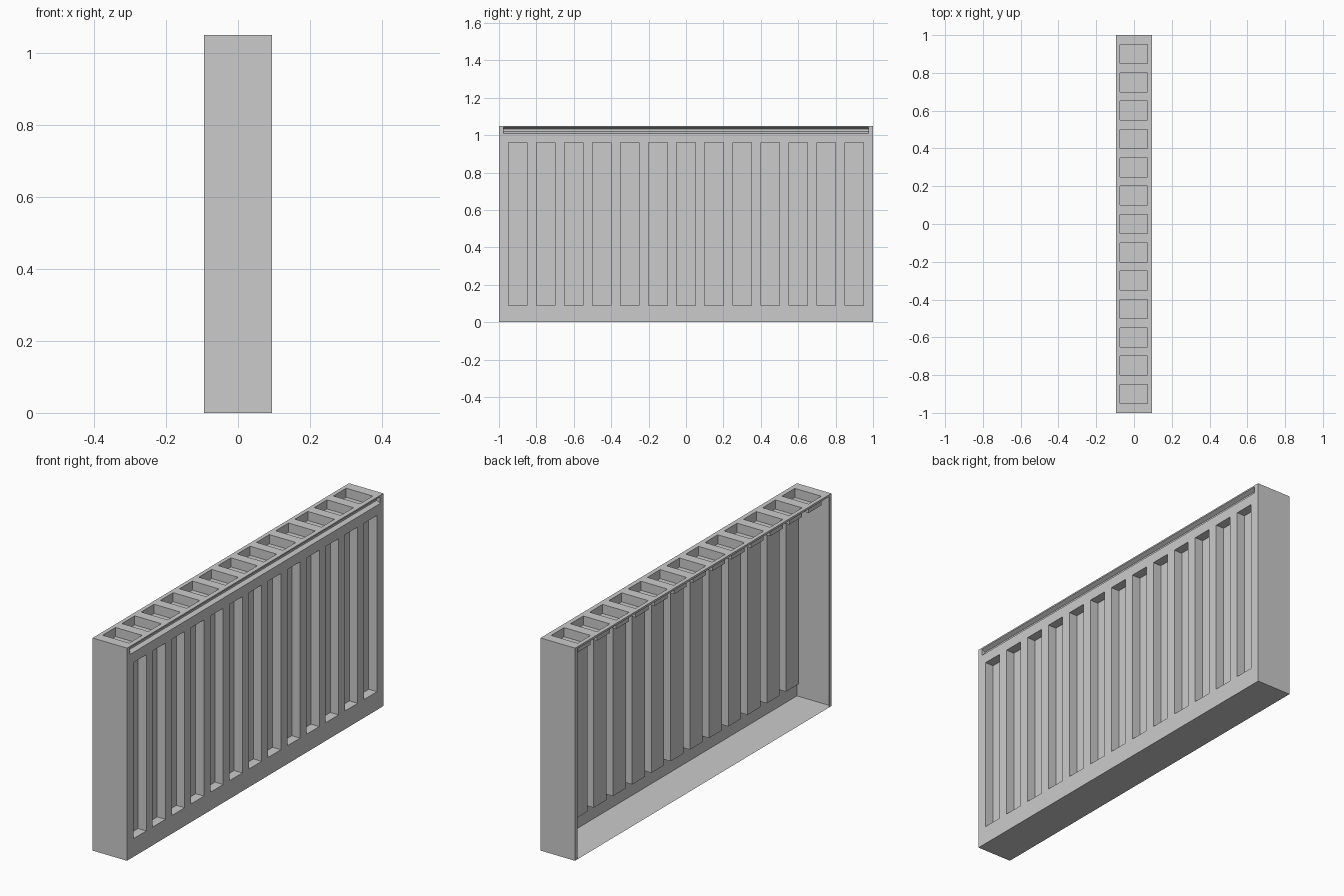
import bpy, bmesh
from mathutils import Vector

if "Cube" in bpy.data.objects:
    bpy.data.objects.remove(bpy.data.objects["Cube"])

X, Y, H = 0.094, 1.0, 1.05      # half depth, half length, height
DEPTH = 0.045                   # depth of pressed channels and vents
CENTRES = [-0.9 + 0.15 * i for i in range(13)]
SLOTS = [(c - 0.05, c + 0.05) for c in CENTRES]


def quad(bm, *pts):
    bm.faces.new([bm.verts.new(p) for p in pts])


def finish(bm, name):
    bmesh.ops.remove_doubles(bm, verts=bm.verts, dist=1e-5)
    bmesh.ops.recalc_face_normals(bm, faces=bm.faces)
    mesh = bpy.data.meshes.new(name)
    bm.to_mesh(mesh)
    bm.free()
    obj = bpy.data.objects.new(name, mesh)
    bpy.context.collection.objects.link(obj)
    return obj


def pressed_plate(bm, place, lo, a, b, hi):
    """Sheet from lo to hi with a row of pockets a..b; place(y, t, depth) maps to 3D."""
    ys = [-Y] + [v for s in SLOTS for v in s] + [Y]
    for i, (y0, y1) in enumerate(zip(ys, ys[1:])):
        for t0, t1 in ((lo, a), (a, b), (b, hi)):
            ring = [(y0, t0), (y1, t0), (y1, t1), (y0, t1)]
            if i % 2 == 1 and t0 == a:
                # pocket walls and floor
                for p, q in zip(ring, ring[1:] + ring[:1]):
                    quad(bm, place(*p, 0), place(*q, 0), place(*q, DEPTH), place(*p, DEPTH))
                quad(bm, *[place(*p, DEPTH) for p in ring])
            else:
                quad(bm, *[place(*p, 0) for p in ring])


# Heating panel with long vertical channels
bm = bmesh.new()
pressed_plate(bm, lambda y, z, d: Vector((X - d, y, z)), 0, 0.09, 0.96, 1.01)
finish(bm, "channel_panel")

# Top grille with shallow rectangular vents
bm = bmesh.new()
pressed_plate(bm, lambda y, x, d: Vector((x, y, H - d)), -X, -0.074, 0.071, X)
finish(bm, "top_grille")

# Long groove under the top edge of the panel
bm = bmesh.new()
G = 0.975
profile = [(X, 1.01), (0.075, 1.02), (0.075, 1.033), (X, 1.043)]
for (x0, z0), (x1, z1) in zip(profile, profile[1:]):
    quad(bm, (x0, -G, z0), (x0, G, z0), (x1, G, z1), (x1, -G, z1))
quad(bm, (X, -G, 1.043), (X, G, 1.043), (X, G, H), (X, -G, H))
for s in (-1, 1):
    quad(bm, *[(x, s * G, z) for x, z in profile])
    quad(bm, (X, s * G, 1.01), (X, s * Y, 1.01), (X, s * Y, H), (X, s * G, H))
finish(bm, "top_groove")

# End plates with narrow return flanges on the open back
for s, name in ((-1, "front_end_plate"), (1, "rear_end_plate")):
    bm = bmesh.new()
    quad(bm, (-X, s * Y, 0), (X, s * Y, 0), (X, s * Y, H), (-X, s * Y, H))
    quad(bm, (-X, s * Y, 0), (-X, s * (Y - 0.02), 0), (-X, s * (Y - 0.02), H), (-X, s * Y, H))
    finish(bm, name)

# Bottom plate
bm = bmesh.new()
quad(bm, (-X, -Y, 0), (-X, Y, 0), (X, Y, 0), (X, -Y, 0))
finish(bm, "bottom_plate")

# Thin lip along the top of the open back
bm = bmesh.new()
quad(bm, (-X, -Y, H), (-X, Y, H), (-X, Y, H - 0.01), (-X, -Y, H - 0.01))
finish(bm, "back_top_lip")
